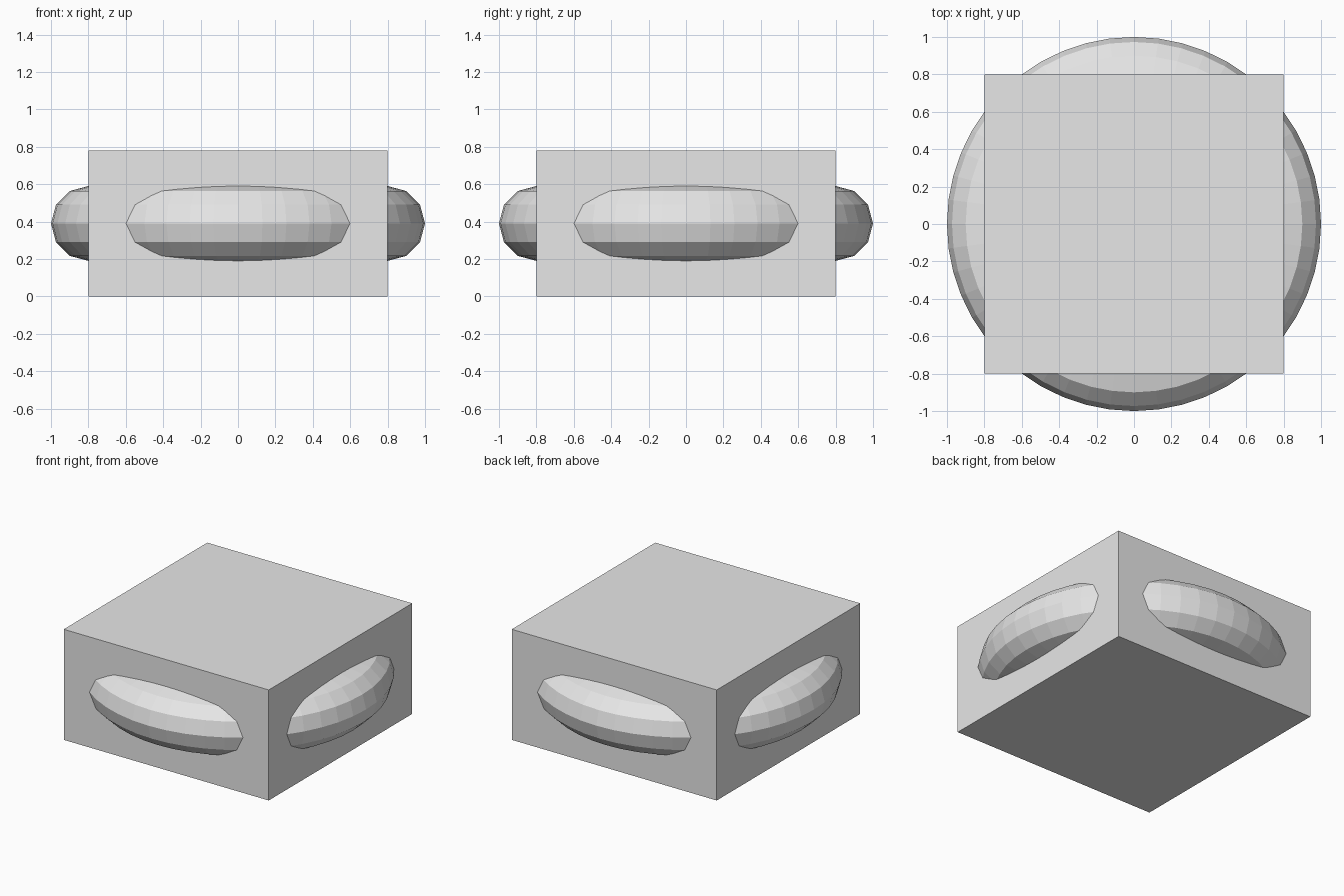
import bpy

cube = bpy.data.objects.get("Cube")
if cube:
    bpy.data.objects.remove(cube, do_unlink=True)

HEIGHT = 0.78
MID = HEIGHT / 2

# Single shared colour
grey = bpy.data.materials.new("light_grey")
grey.use_nodes = True
colour = (0.8, 0.8, 0.8, 1.0)
grey.diffuse_color = colour
grey.node_tree.nodes["Principled BSDF"].inputs["Base Color"].default_value = colour


def finish(name):
    """Name the new object and give it the grey material."""
    obj = bpy.context.object
    obj.name = name
    obj.data.materials.append(grey)
    return obj


# Square block
bpy.ops.mesh.primitive_cube_add(size=1, location=(0, 0, MID))
block = finish("block")
block.scale = (1.6, 1.6, HEIGHT)
bpy.ops.object.transform_apply(location=False, rotation=False, scale=True)

# Faceted ring bulging out of the four sides
bpy.ops.mesh.primitive_torus_add(
    major_radius=0.8, minor_radius=0.2,
    major_segments=48, minor_segments=12, location=(0, 0, MID))
finish("ring")
